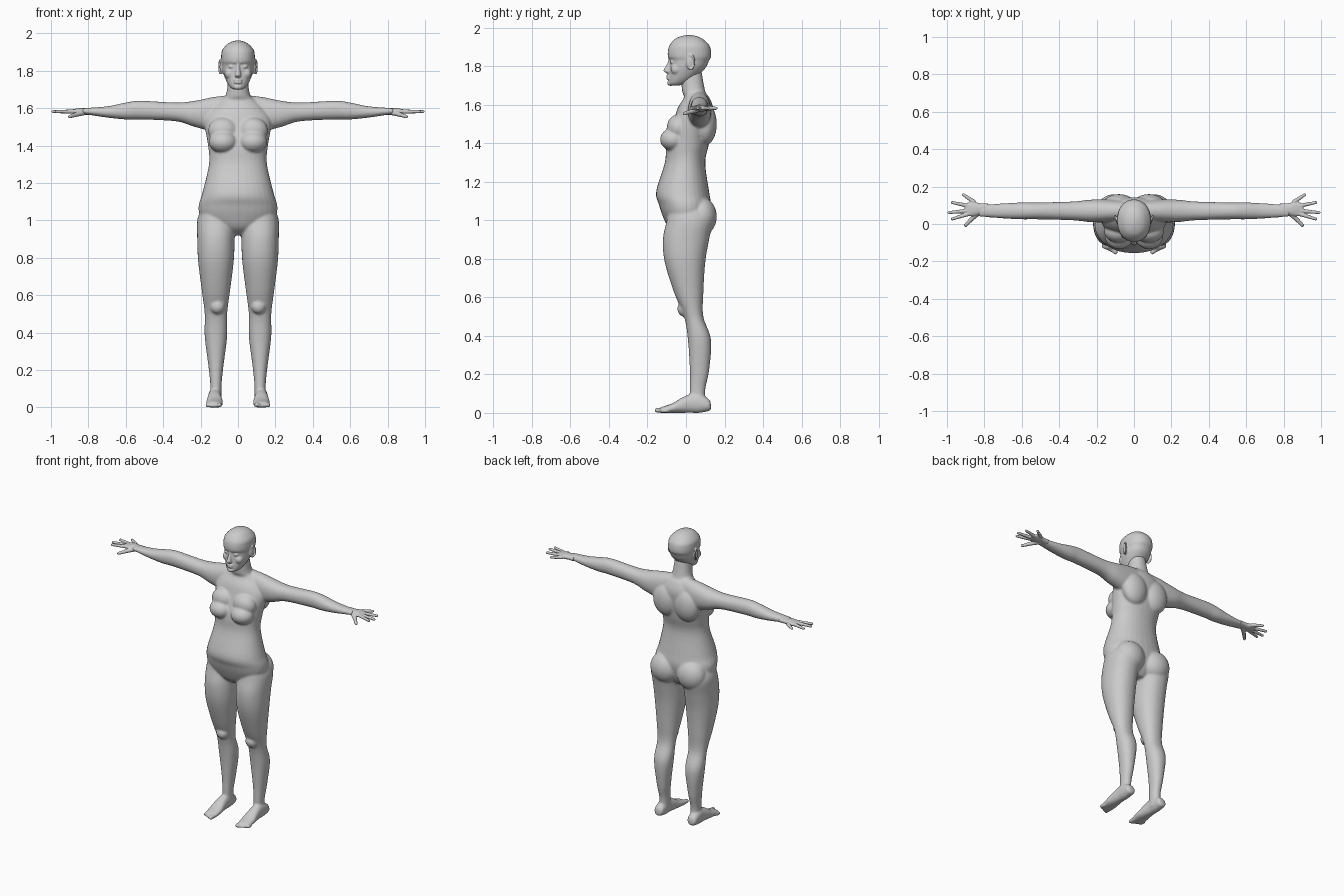
import bpy
import bmesh
from math import cos, sin, pi, copysign
from mathutils import Vector, Matrix

default_cube = bpy.data.objects.get("Cube")
if default_cube:
    bpy.data.objects.remove(default_cube, do_unlink=True)

clay = bpy.data.materials.new("clay_grey")
clay.use_nodes = True
clay.diffuse_color = (.6, .6, .6, 1)
shader = next(node for node in clay.node_tree.nodes if node.type == "BSDF_PRINCIPLED")
shader.inputs["Base Color"].default_value = clay.diffuse_color
shader.inputs["Roughness"].default_value = .8

SEGMENTS = 32
STEPS = 5
ROUNDNESS = .92
LEFT_AND_RIGHT = {"left": 1, "right": -1}


def spline(points):
    """Catmull-Rom interpolation of a list of equal-length tuples."""
    points = [Vector(point) for point in points]
    padded = [points[0], *points, points[-1]]
    result = []
    for before, start, end, after in zip(padded, padded[1:], padded[2:], padded[3:]):
        slope_in, slope_out, change = (end - before) / 2, (after - start) / 2, end - start
        for step in range(STEPS):
            t = step / STEPS
            square = change * 3 - slope_in * 2 - slope_out
            cube = slope_in + slope_out - change * 2
            result.append(start + slope_in * t + square * t ** 2 + cube * t ** 3)
    return result + [points[-1]]


def loft(bm, axis, centre, stations, side=1):
    """Each station gives the place on the axis, the half width on the first
    other axis, and the low and high limits on the second other axis."""
    across, along = [i for i in range(3) if i != axis]
    rings = []
    for place, half, low, high in spline(stations):
        ring = []
        for i in range(SEGMENTS):
            angle = 2 * pi * i / SEGMENTS
            c, s = [copysign(abs(value) ** ROUNDNESS, value) for value in (cos(angle), sin(angle))]
            point = Vector()
            point[axis] = place
            point[across] = centre + half * c
            point[along] = (low + high + (high - low) * s) / 2
            point.x *= side
            ring.append(bm.verts.new(point))
        rings.append(ring)
    for lower, upper in zip(rings, rings[1:]):
        for i in range(SEGMENTS):
            bm.faces.new((lower[i - 1], lower[i], upper[i], upper[i - 1]))
    bm.faces.new(reversed(rings[0]))
    bm.faces.new(rings[-1])


def blob(bm, centre, radii, side=1):
    x, y, z = centre
    matrix = Matrix.Translation((x * side, y, z)) @ Matrix.Diagonal((*radii, 1))
    bmesh.ops.create_uvsphere(bm, u_segments=24, v_segments=16, radius=1, matrix=matrix)


def capsule(bm, start, end, start_radius, end_radius, side=1):
    flip = Vector((side, 1, 1))
    start, end = Vector(start) * flip, Vector(end) * flip
    span = end - start
    turn = span.to_track_quat("Z", "Y").to_matrix().to_4x4()
    bmesh.ops.create_cone(bm, cap_ends=True, segments=16, radius1=start_radius,
                          radius2=end_radius, depth=span.length,
                          matrix=Matrix.Translation(start + span / 2) @ turn)
    blob(bm, start, [start_radius] * 3)
    blob(bm, end, [end_radius] * 3)


def finish(bm, name, voxel, smoothing):
    """Fuse the overlapping volumes into one smooth skin."""
    bmesh.ops.recalc_face_normals(bm, faces=bm.faces)
    mesh = bpy.data.meshes.new(name)
    bm.to_mesh(mesh)
    bm.free()
    mesh.materials.append(clay)
    mesh.shade_smooth()
    skin = bpy.data.objects.new(name, mesh)
    bpy.context.collection.objects.link(skin)
    remesh = skin.modifiers.new("fuse", "REMESH")
    remesh.mode = "VOXEL"
    remesh.voxel_size = voxel
    remesh.use_smooth_shade = True
    soften = skin.modifiers.new("soften", "SMOOTH")
    soften.factor = .5
    soften.iterations = smoothing


# Torso and neck
body = bmesh.new()
torso = [(.92, .06, -.04, .07), (.96, .14, -.09, .1), (1.02, .2, -.12, .12),
         (1.08, .21, -.14, .13), (1.15, .19, -.155, .12), (1.3, .155, -.11, .1),
         (1.4, .16, -.1, .12), (1.53, .18, -.06, .14), (1.59, .15, -.04, .14),
         (1.64, .1, -.01, .12), (1.67, .065, -.02, .1), (1.78, .05, -.03, .08)]
loft(body, 2, 0, torso)

arm = [(.04, .05, 1.52, 1.67), (.13, .06, 1.48, 1.66), (.23, .06, 1.5, 1.64),
       (.33, .05, 1.53, 1.63), (.52, .045, 1.54, 1.64), (.6, .045, 1.54, 1.63),
       (.7, .04, 1.55, 1.61), (.83, .03, 1.57, 1.6)]
leg = [(1.06, .08, -.09, .11), (1, .1, -.1, .14), (.9, .1, -.12, .12),
       (.78, .095, -.11, .1), (.62, .075, -.06, .09), (.5, .06, -.01, .09),
       (.38, .06, .01, .13), (.22, .04, .02, .12), (.12, .03, .02, .1), (.03, .03, .02, .1)]
foot = [(.13, .01, .02, .04), (.12, .03, .01, .07), (.07, .035, 0, .1), (.03, .035, 0, .1),
        (-.02, .04, 0, .08), (-.07, .045, 0, .05), (-.13, .04, 0, .03)]
for side in LEFT_AND_RIGHT.values():
    loft(body, 0, .07, arm, side)
    loft(body, 2, .118, leg, side)
    loft(body, 1, .125, foot, side)
    # Bust, upper chest, shoulder blade, seat and kneecap
    blob(body, (.08, -.065, 1.42), (.076, .07, .06), side)
    blob(body, (.08, -.04, 1.48), (.08, .06, .07), side)
    blob(body, (.08, .1, 1.5), (.09, .06, .11), side)
    blob(body, (.1, .08, 1.02), (.1, .08, .1), side)
    blob(body, (.11, -.01, .54), (.04, .035, .04), side)
    # Toes, shorter and thinner towards the outside
    for toe in range(5):
        x, radius = .1 + toe * .016, .01 if toe else .014
        capsule(body, (x, -.1, radius), (x, toe * .007 - .15, radius), radius, radius, side)
finish(body, "body", .006, 8)

# Skull and jaw
head = bmesh.new()
skull = [(1.7, .02, -.08, -.04), (1.71, .04, -.09, 0), (1.74, .06, -.09, .05),
         (1.79, .08, -.085, .1), (1.83, .086, -.084, .12), (1.85, .09, -.094, .13),
         (1.88, .09, -.094, .13), (1.91, .085, -.085, .12), (1.94, .06, -.06, .09),
         (1.955, .035, -.03, .06), (1.962, .01, 0, .03)]
loft(head, 2, 0, skull)
# Nose, lips and chin
nose = [(1.85, .01, -.09, -.06), (1.82, .01, -.095, -.06), (1.78, .016, -.116, -.06),
        (1.77, .016, -.11, -.06), (1.763, .01, -.1, -.06)]
loft(head, 2, 0, nose)
for lip_height in (1.749, 1.737):
    blob(head, (0, -.09, lip_height), (.023, .012, .007))
blob(head, (0, -.08, 1.713), (.024, .018, .015))
for side in LEFT_AND_RIGHT.values():
    # Eye, brow and cheek
    blob(head, (.034, -.067, 1.822), (.018, .017, .01), side)
    capsule(head, (.016, -.086, 1.846), (.05, -.07, 1.85), .007, .006, side)
    blob(head, (.044, -.05, 1.785), (.028, .03, .03), side)
    # Ear shell with a curved rim
    blob(head, (.088, .02, 1.82), (.01, .02, .036), side)
    rim = []
    for i in range(9):
        angle = pi * (.8 - i / 6)
        depth, height = cos(angle), sin(angle)
        rim.append((.094 + depth * .008, .024 + depth * .02, 1.822 + height * .037))
    for start, end in zip(rim, rim[1:]):
        capsule(head, start, end, .005, .005, side)
finish(head, "head", .004, 3)

# Hands: palm, with thumb and fingers fanned out from the wrist
palm = [(.78, .03, 1.565, 1.6), (.82, .03, 1.565, 1.6), (.85, .037, 1.565, 1.6),
        (.88, .038, 1.57, 1.595), (.905, .025, 1.575, 1.59)]
finger_reach = {.6: .135, .2: .175, -.1: .19, -.3: .18}
wrist = Vector((.8, .08, 1.582))
for label, side in LEFT_AND_RIGHT.items():
    hand = bmesh.new()
    loft(hand, 0, .08, palm, side)
    for angle, reach in finger_reach.items():
        direction = Vector((cos(angle), sin(angle), 0))
        capsule(hand, wrist + direction * .07, wrist + direction * reach, .012, .008, side)
    thumb_knuckle = (.865, .03, 1.566)
    capsule(hand, (.825, .066, 1.578), thumb_knuckle, .016, .012, side)
    capsule(hand, thumb_knuckle, (.9, -.007, 1.555), .012, .009, side)
    finish(hand, label + "_hand", .003, 3)
